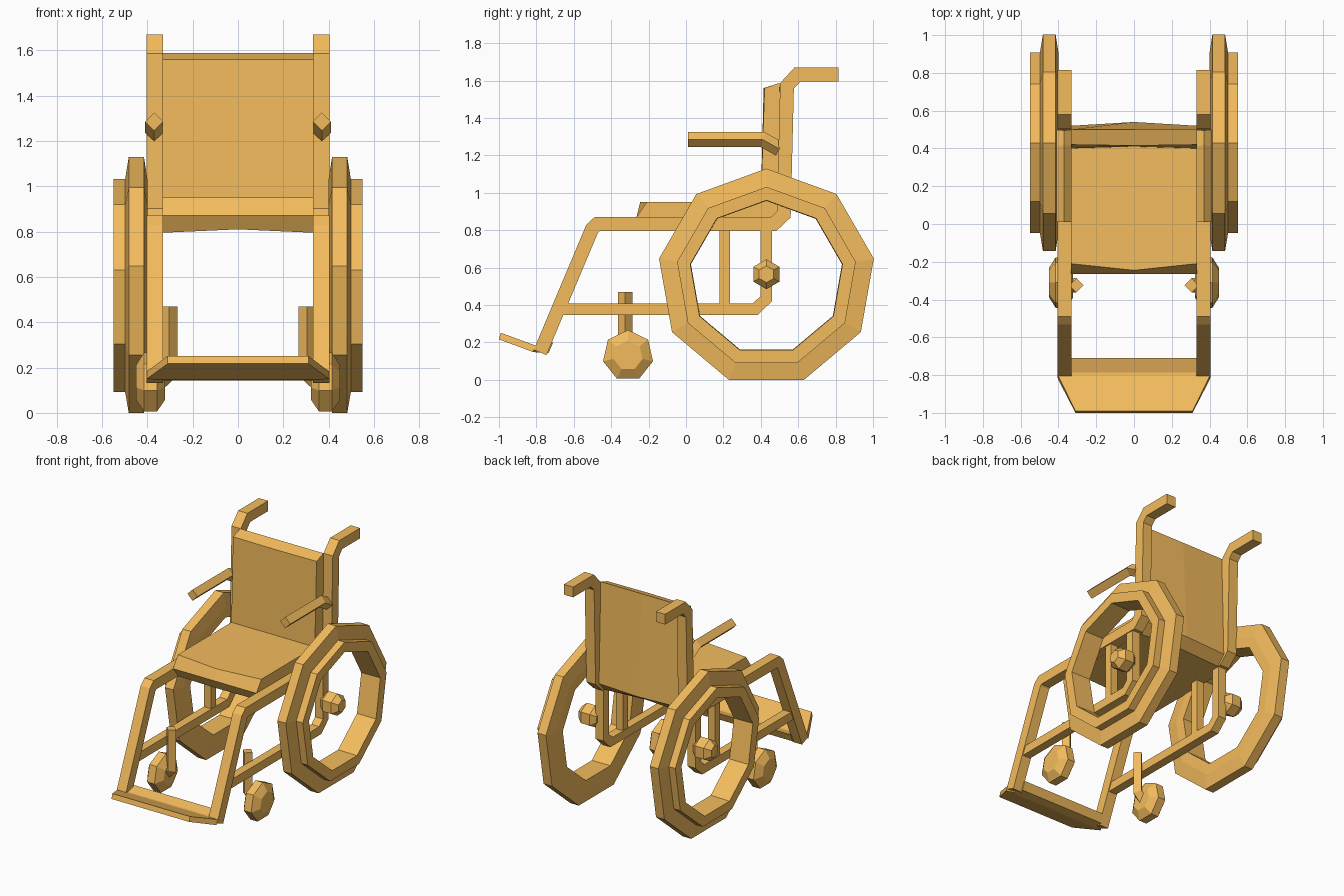
import bpy, bmesh, math
from mathutils import Vector

if "Cube" in bpy.data.objects:
    bpy.data.objects.remove(bpy.data.objects["Cube"])

OCHRE = bpy.data.materials.new("ochre")
OCHRE.diffuse_color = (0.90, 0.50, 0.11, 1)
OCHRE.use_nodes = True
OCHRE.node_tree.nodes["Principled BSDF"].inputs["Base Color"].default_value = OCHRE.diffuse_color


def finish(bm, name, mirror=True):
    bmesh.ops.recalc_face_normals(bm, faces=bm.faces)
    me = bpy.data.meshes.new(name)
    bm.to_mesh(me)
    bm.free()
    me.materials.append(OCHRE)
    ob = bpy.data.objects.new(name, me)
    bpy.context.collection.objects.link(ob)
    if mirror:
        ob.modifiers.new("mirror", 'MIRROR').use_axis[0] = True
    return ob


def skin(rings, name, closed=False, mirror=True):
    """Bridge rings of points; cap the ends unless closed."""
    bm = bmesh.new()
    vs = [[bm.verts.new(p) for p in r] for r in rings]
    n = len(vs[0])
    for i in range(len(vs) if closed else len(vs) - 1):
        a, b = vs[i], vs[(i + 1) % len(vs)]
        for k in range(n):
            bm.faces.new((a[k], a[(k + 1) % n], b[(k + 1) % n], b[k]))
    if not closed:
        bm.faces.new(vs[0])
        bm.faces.new(vs[-1])
    return finish(bm, name, mirror)


def tube(name, path, half, side=(1, 0, 0), diamond=False):
    """Mitred four-sided tube along a path lying in the plane normal to side."""
    side = Vector(side)
    pts = [Vector(p) for p in path]
    dirs = [(b - a).normalized() for a, b in zip(pts, pts[1:])]
    rings = []
    for i, p in enumerate(pts):
        d0, d1 = dirs[max(i - 1, 0)], dirs[min(i, len(dirs) - 1)]
        t = (d0 + d1).normalized()
        n = side.cross(t) / t.dot(d1)
        offs = ((1, 0), (0, 1), (-1, 0), (0, -1)) if diamond else ((1, 1), (-1, 1), (-1, -1), (1, -1))
        rings.append([p + (side * u + n * v) * half for u, v in offs])
    return skin(rings, name)


def lathe(name, profile, sides, cy, cz, closed=False):
    """Spin (x, radius) profile round an axis parallel to x, one corner upward."""
    ang = [2 * math.pi * k / sides for k in range(sides)]
    rings = [[(x, cy + r * math.sin(a), cz + r * math.cos(a)) for a in ang] for x, r in profile]
    return skin(rings, name, closed)


def side_path(x, yz):
    return [(x, y, z) for y, z in yz]


# Side frame: push handle, back post, seat rail and leg
FX = 0.367
tube("side_frame", side_path(FX, [(0.815, 1.632), (0.595, 1.632), (0.54, 1.572), (0.523, 0.885),
     (0.468, 0.833), (-0.475, 0.833), (-0.502, 0.808), (-0.78, 0.147)]), 0.037)

# Lower frame rail and posts
tube("lower_rail", side_path(FX, [(-0.68, 0.378), (0.37, 0.378), (0.43, 0.435), (0.43, 0.81)]), 0.031)
tube("middle_post", side_path(FX, [(0.207, 0.37), (0.207, 0.81)]), 0.028)

# Armrests
tube("armrest", side_path(0.37, [(0.01, 1.285), (0.41, 1.285), (0.50, 1.235)]), 0.04, diamond=True)

# Rear wheels with stepped push rims, and hubs
lathe("rear_wheel", [(0.415, 0.583), (0.482, 0.583), (0.498, 0.485), (0.55, 0.485), (0.55, 0.413),
      (0.40, 0.41), (0.40, 0.485)], 9, 0.43, 0.547, closed=True)
lathe("wheel_hub", [(0.385, 0.045), (0.42, 0.08), (0.49, 0.08), (0.53, 0.045)], 6, 0.43, 0.565)

# Front casters and their stems
lathe("caster_wheel", [(0.322, 0.08), (0.357, 0.137), (0.415, 0.137), (0.45, 0.08)], 7, -0.31, 0.13)
tube("caster_stem", [(0.305, -0.325, 0.47), (0.305, -0.325, 0.18), (0.37, -0.325, 0.12)],
     0.038, side=(0, 1, 0), diamond=True)

# Seat and backrest in one L-shaped sling, creased along the middle
edge = [(-0.21, 0.95), (0.40, 0.95), (0.42, 1.56), (0.50, 1.588),
        (0.52, 0.86), (0.46, 0.795), (-0.21, 0.795), (-0.265, 0.87)]
mid = [(-0.245, 0.95), (0.41, 0.945), (0.415, 1.56), (0.50, 1.588),
       (0.54, 0.86), (0.46, 0.81), (-0.245, 0.81), (-0.265, 0.87)]
skin([side_path(-0.333, edge), side_path(0, mid), side_path(0.333, edge)], "seat_and_backrest", mirror=False)

# Footplate: tapered tilted plate ending in a crossbar between the legs
plate = [(0.31, -0.99, 0.252, -1.0, 0.217), (0.403, -0.80, 0.182, -0.82, 0.15),
         (0.36, -0.785, 0.18, -0.80, 0.147), (0.335, -0.71, 0.20, -0.735, 0.143)]
skin([[(-w, yt, t), (w, yt, t), (w, yb, b), (-w, yb, b)] for w, yt, t, yb, b in plate],
     "footplate", mirror=False)
